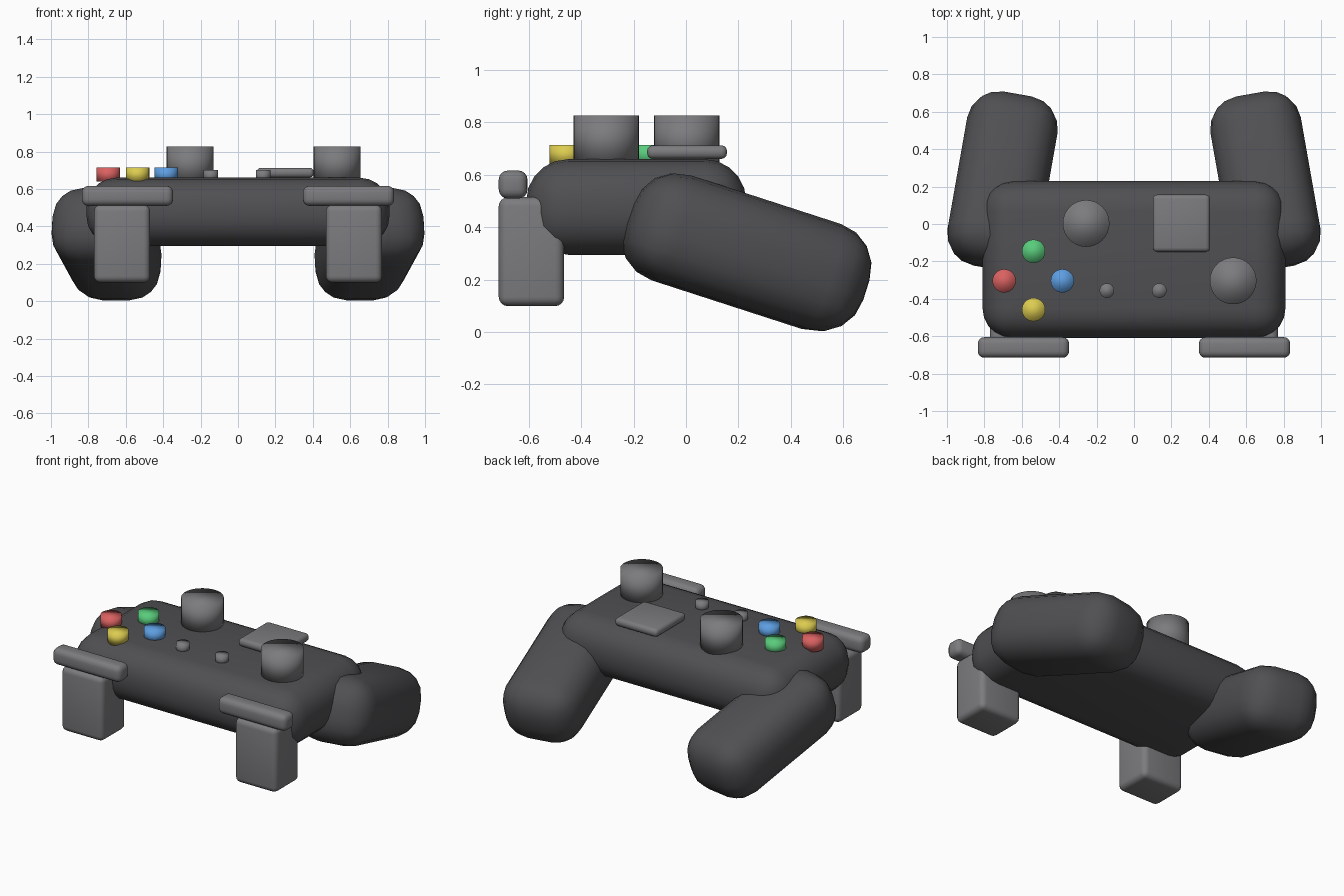
import bpy
import bmesh
from math import radians
from mathutils import Matrix

cube = bpy.data.objects.get("Cube")
if cube:
    bpy.data.objects.remove(cube, do_unlink=True)


def material(name, rgb):
    mat = bpy.data.materials.new(name)
    mat.use_nodes = True
    color = (*rgb, 1.0)
    mat.diffuse_color = color
    mat.node_tree.nodes["Principled BSDF"].inputs["Base Color"].default_value = color
    return mat


DARK = material("dark grey", (0.08, 0.08, 0.086))
GREY = material("mid grey", (0.2, 0.2, 0.21))
RED = material("red", (0.7, 0.12, 0.12))
GREEN = material("green", (0.1, 0.6, 0.2))
YELLOW = material("yellow", (0.72, 0.6, 0.08))
BLUE = material("blue", (0.11, 0.34, 0.75))


def finish(name, bm, mat, location):
    for face in bm.faces:
        face.smooth = True
    mesh = bpy.data.meshes.new(name)
    bm.to_mesh(mesh)
    bm.free()
    mesh.materials.append(mat)
    obj = bpy.data.objects.new(name, mesh)
    obj.location = location
    bpy.context.collection.objects.link(obj)
    return obj


def rounded_box(name, mat, location, size, radius, segments=4):
    bm = bmesh.new()
    bmesh.ops.create_cube(bm, size=1, matrix=Matrix.Diagonal((*size, 1)))
    obj = finish(name, bm, mat, location)
    bevel = obj.modifiers.new("rounding", "BEVEL")
    bevel.width = radius
    bevel.segments = segments
    return obj


def disc(name, mat, x, y, radius, top, base=0.64):
    # Smooth caps give the soft, domed look
    bm = bmesh.new()
    bmesh.ops.create_cone(bm, cap_ends=True, segments=32, radius1=radius,
                          radius2=radius, depth=top - base)
    return finish(name, bm, mat, (x, y, (top + base) / 2))


# Main shell
rounded_box("body", DARK, (0, -0.19, 0.4775), (1.62, 0.84, 0.365), 0.16, 5)

# Mirrored handles, triggers and bumpers
for side, s in (("left", 1), ("right", -1)):
    grip = rounded_box(side + "_grip", DARK, (0.703 * s, 0.23, 0.305),
                       (0.49, 0.95, 0.42), 0.17)
    grip.rotation_euler = (radians(-17.7), 0, radians(10 * s))
    rounded_box(side + "_trigger", GREY, (0.62 * s, -0.59, 0.307),
                (0.3, 0.25, 0.416), 0.035)
    rounded_box(side + "_bumper", GREY, (0.591 * s, -0.66, 0.563),
                (0.488, 0.11, 0.107), 0.035)

# Thumbsticks
disc("right_thumbstick", GREY, -0.256, 0.003, 0.125, 0.826)
disc("left_thumbstick", GREY, 0.53, -0.304, 0.125, 0.826)

# Touch plate
rounded_box("direction_pad", GREY, (0.253, 0.004, 0.687), (0.305, 0.305, 0.052), 0.022, 3)

# Coloured buttons
for name, mat, x, y in (("green_button", GREEN, -0.537, -0.146),
                        ("red_button", RED, -0.694, -0.304),
                        ("yellow_button", YELLOW, -0.537, -0.458),
                        ("blue_button", BLUE, -0.383, -0.304)):
    disc(name, mat, x, y, 0.0625, 0.715)

# Small centre buttons
disc("right_small_button", GREY, -0.145, -0.356, 0.039, 0.702)
disc("left_small_button", GREY, 0.135, -0.356, 0.039, 0.702)
